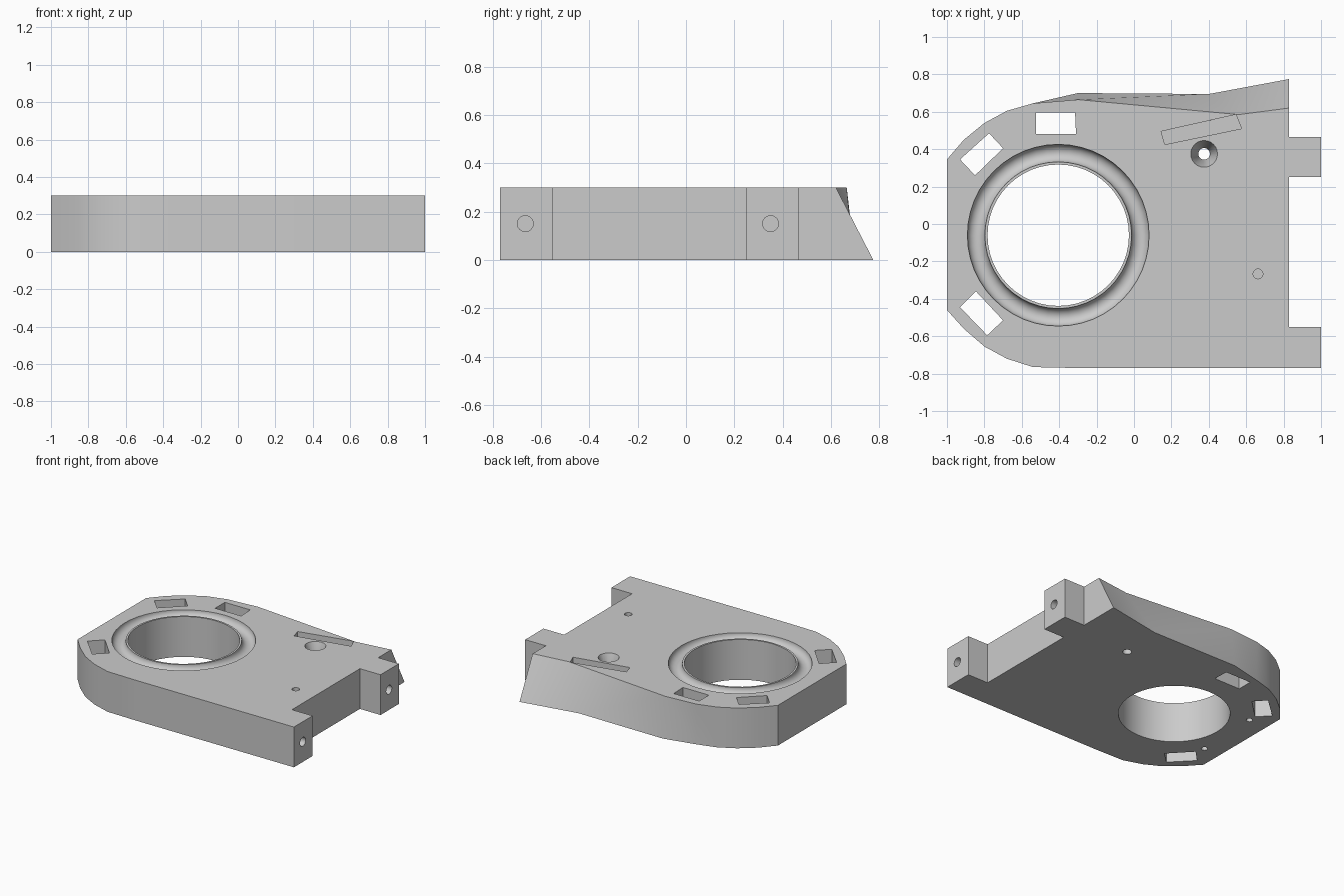
import bpy, bmesh, math
from mathutils import Matrix

if "Cube" in bpy.data.objects:
    bpy.data.objects.remove(bpy.data.objects["Cube"])

H = 0.30
grey = bpy.data.materials.new("plain grey")
grey.diffuse_color = (0.6, 0.6, 0.6, 1)
grey.use_nodes = True
grey.node_tree.nodes["Principled BSDF"].inputs["Base Color"].default_value = grey.diffuse_color


def new_object(name, bm):
    bmesh.ops.recalc_face_normals(bm, faces=bm.faces)
    mesh = bpy.data.meshes.new(name)
    bm.to_mesh(mesh)
    bm.free()
    mesh.materials.append(grey)
    ob = bpy.data.objects.new(name, mesh)
    bpy.context.collection.objects.link(ob)
    return ob


def loft(name, low, high, z0, z1):
    """Solid between two outlines with equal point counts."""
    bm = bmesh.new()
    a = [bm.verts.new((x, y, z0)) for x, y in low]
    b = [bm.verts.new((x, y, z1)) for x, y in high]
    bm.faces.new(a[::-1])
    bm.faces.new(b)
    sides = []
    for i in range(len(a)):
        j = (i + 1) % len(a)
        sides.append(bm.faces.new((a[i], a[j], b[j], b[i])))
    # split only the twisted walls
    twisted = [f for f in sides if any(
        abs((v.co - f.calc_center_median()).dot(f.normal)) > 1e-4
        for v in f.verts) or f.normal.length == 0]
    bmesh.ops.triangulate(bm, faces=twisted)
    return new_object(name, bm)


def drill(name, x, y, z, r1, r2, depth, segs=24, along_x=False):
    """Round cutter centred at a point, r1 at its low end, r2 at its high end."""
    bm = bmesh.new()
    m = Matrix.Translation((x, y, z))
    if along_x:
        m = m @ Matrix.Rotation(math.pi / 2, 4, 'Y')
    bmesh.ops.create_cone(bm, cap_ends=True, segments=segs, radius1=r1,
                          radius2=r2, depth=depth, matrix=m)
    return new_object(name, bm)


# Plate outline: front edge, two lugs, flared back corner, rounded left side
front = [(-1, -.46), (-.91, -.56), (-.8, -.655), (-.68, -.72), (-.54, -.765),
         (-.3, -.77), (1, -.77), (1, -.55), (.83, -.55), (.83, .25), (1, .25),
         (1, .465), (.83, .465)]
left = [(-.54, .645), (-.68, .605), (-.8, .54), (-.91, .45), (-1, .345)]
low = front + [(.83, .775), (.4, .695), (-.3, .70)] + left
high = front + [(.83, .62), (.56, .585), (-.3, .665)] + left
body = loft("mounting_plate", low, high, 0, H)

cutters = []

# Large bore and the round groove about it
CX, CY = -.405, -.06
cutters.append(drill("bore_cutter", CX, CY, H / 2, .378, .378, 1, 48))
bm = bmesh.new()
N, M = 48, 24
rings = []
for i in range(N):
    t = 2 * math.pi * i / N
    ring = []
    for k in range(M):
        p = 2 * math.pi * k / M + .05
        r = .439 + .047 * math.cos(p)
        ring.append(bm.verts.new((CX + r * math.cos(t), CY + r * math.sin(t),
                                  H + .047 * math.sin(p))))
    rings.append(ring)
for i in range(N):
    a, b = rings[i], rings[(i + 1) % N]
    for k in range(M):
        l = (k + 1) % M
        bm.faces.new((a[k], b[k], b[l], a[l]))
cutters.append(new_object("groove_cutter", bm))

# Rectangular windows through the plate
windows = [
    [(-.525, .48), (-.31, .48), (-.315, .595), (-.525, .595)],
    [(-.85, .26), (-.70, .405), (-.775, .485), (-.93, .345)],
    [(-.93, -.445), (-.785, -.595), (-.70, -.515), (-.845, -.36)],
]
for pts in windows:
    cutters.append(loft("window_cutter", pts, pts, -.1, H + .1))

# Slanted blind slot
slot = [(.165, .425), (.575, .51), (.545, .585), (.145, .495)]
cutters.append(loft("slot_cutter", slot, slot, H - .1, H + .1))

# Countersunk through hole
cutters.append(drill("through_hole_cutter", .375, .375, H / 2, .031, .031, 1))
cutters.append(drill("countersink_cutter", .375, .375, H - .04, .031, .085, .16))

# Small blind hole on top, two underneath
cutters.append(drill("top_hole_cutter", .663, -.267, H, .026, .026, .2))
for x, y in [(-.85, .2), (-.865, -.29)]:
    cutters.append(drill("under_hole_cutter", x, y, 0, .022, .022, .2))

# Holes in the lug ends
for y in (-.665, .35):
    cutters.append(drill("lug_hole_cutter", 1, y, .15, .033, .033, .24,
                         along_x=True))

bpy.context.view_layer.objects.active = body
for c in cutters:
    c.hide_render = True
    mod = body.modifiers.new("cut", 'BOOLEAN')
    mod.operation = 'DIFFERENCE'
    mod.solver = 'EXACT'
    mod.object = c
    bpy.ops.object.modifier_apply(modifier=mod.name)
for c in cutters:
    bpy.data.objects.remove(c)

# Smooth curved walls, keep crisp rims
bpy.ops.object.select_all(action='DESELECT')
body.select_set(True)
bpy.ops.object.shade_smooth_by_angle(angle=math.radians(30))
